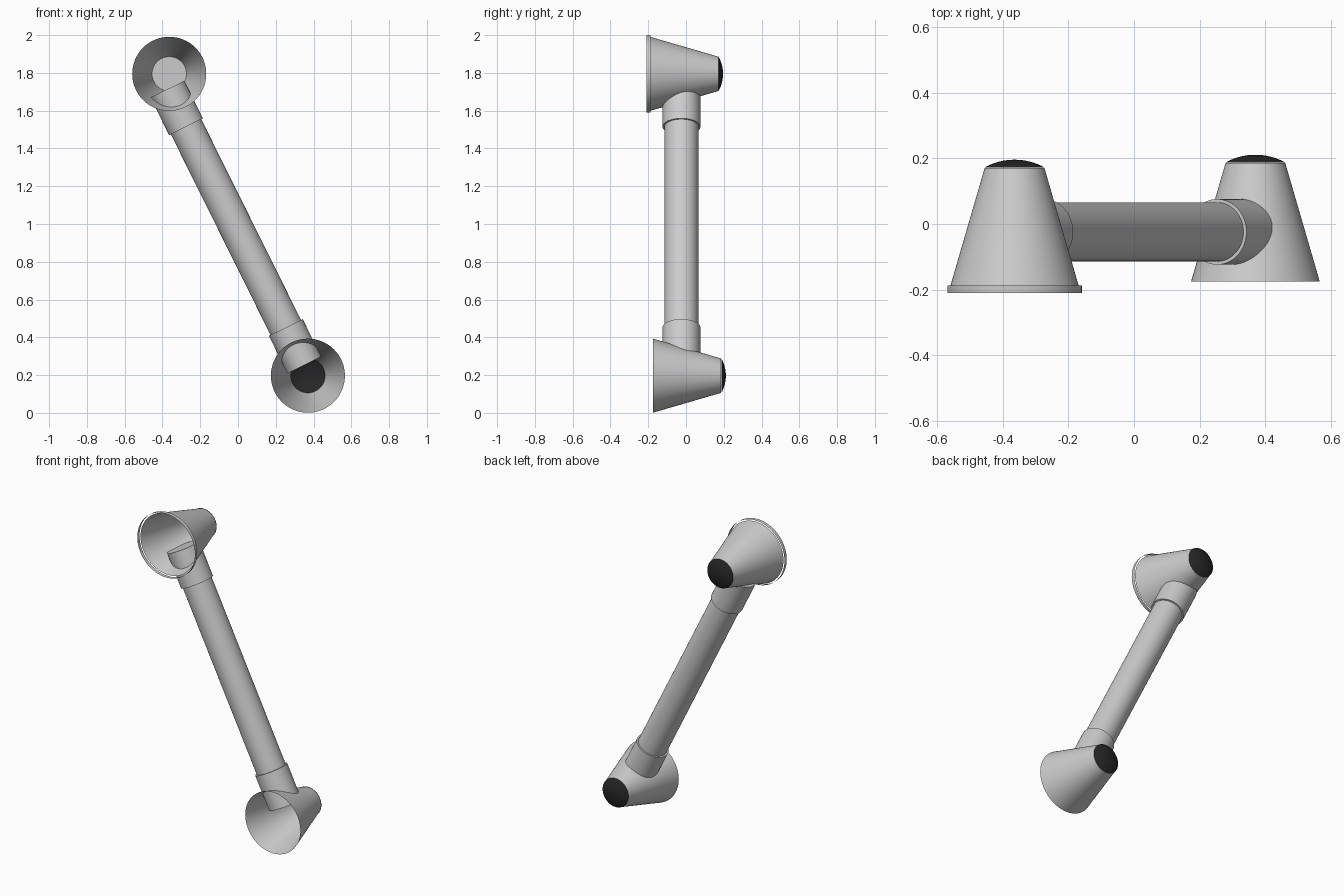
import bpy, bmesh, math
from mathutils import Vector, Matrix

if "Cube" in bpy.data.objects:
    bpy.data.objects.remove(bpy.data.objects["Cube"])

SEG = 64
dark = bpy.data.materials.new("dark_cap")
dark.diffuse_color = (0.02, 0.02, 0.02, 1)
dark.use_nodes = True
dark.node_tree.nodes["Principled BSDF"].inputs["Base Color"].default_value = dark.diffuse_color


def lathe(name, profile, origin, axis, mat=None):
    """Spin (radius, distance) points around an axis through origin."""
    bm = bmesh.new()
    verts = [bm.verts.new((r, 0, d)) for r, d in profile]
    edges = [bm.edges.new(p) for p in zip(verts, verts[1:])]
    bmesh.ops.spin(bm, geom=verts + edges, cent=(0, 0, 0), axis=(0, 0, 1),
                   angle=2 * math.pi, steps=SEG)
    bmesh.ops.remove_doubles(bm, verts=bm.verts, dist=1e-5)
    bmesh.ops.recalc_face_normals(bm, faces=bm.faces)
    rot = Vector((0, 0, 1)).rotation_difference(Vector(axis)).to_matrix().to_4x4()
    bm.transform(Matrix.Translation(origin) @ rot)
    me = bpy.data.meshes.new(name)
    bm.to_mesh(me)
    bm.free()
    ob = bpy.data.objects.new(name, me)
    bpy.context.collection.objects.link(ob)
    if mat:
        me.materials.append(mat)
    bpy.ops.object.select_all(action='DESELECT')
    ob.select_set(True)
    bpy.context.view_layer.objects.active = ob
    bpy.ops.object.shade_smooth_by_angle(angle=math.radians(35))
    return ob


# Shallow dome used for both end caps
CAP_R, CAP_H = 0.092, 0.024
sphere = (CAP_R ** 2 + CAP_H ** 2) / (2 * CAP_H)
half = math.asin(CAP_R / sphere)
dome = [(sphere * math.sin(half * (1 - i / 8)),
         sphere * math.cos(half * (1 - i / 8)) - sphere + CAP_H) for i in range(9)]
dome[-1] = (0, CAP_H)

# Open cones facing the front, with dark caps at the back
LEN = 0.361
cone = [(0.196, 0), (0.091, LEN)]
BACK = (0, 1, 0)
upper = Vector((-0.364, -0.19, 1.795))
lower = Vector((0.370, -0.175, 0.197))
lathe("upper_cone", cone + [(0, LEN)], upper, BACK)
lathe("lower_cone", cone, lower, BACK)
for name, pos in (("upper_cap", upper), ("lower_cap", lower)):
    lathe(name, dome, pos + Vector((0, LEN + 0.001, 0)), BACK, dark)

# Thin band around the mouth of the upper cone
lathe("upper_rim", [(0.205, -0.02), (0.205, 0.003)], upper, BACK)

# Slanted tube with a wider collar at each end
a = Vector((0.253, -0.024, 0.452))
b = Vector((-0.275, -0.024, 1.515))
axis = (b - a).normalized()


def rod(name, radius, start, length, direction):
    lathe(name, [(0, 0), (radius, 0), (radius, length), (0, length)], start, direction)


rod("tube", 0.09, a - axis * 0.1, (b - a).length + 0.2, axis)
rod("lower_collar", 0.1, a, 0.222, -axis)
rod("upper_collar", 0.1, b, 0.222, axis)
